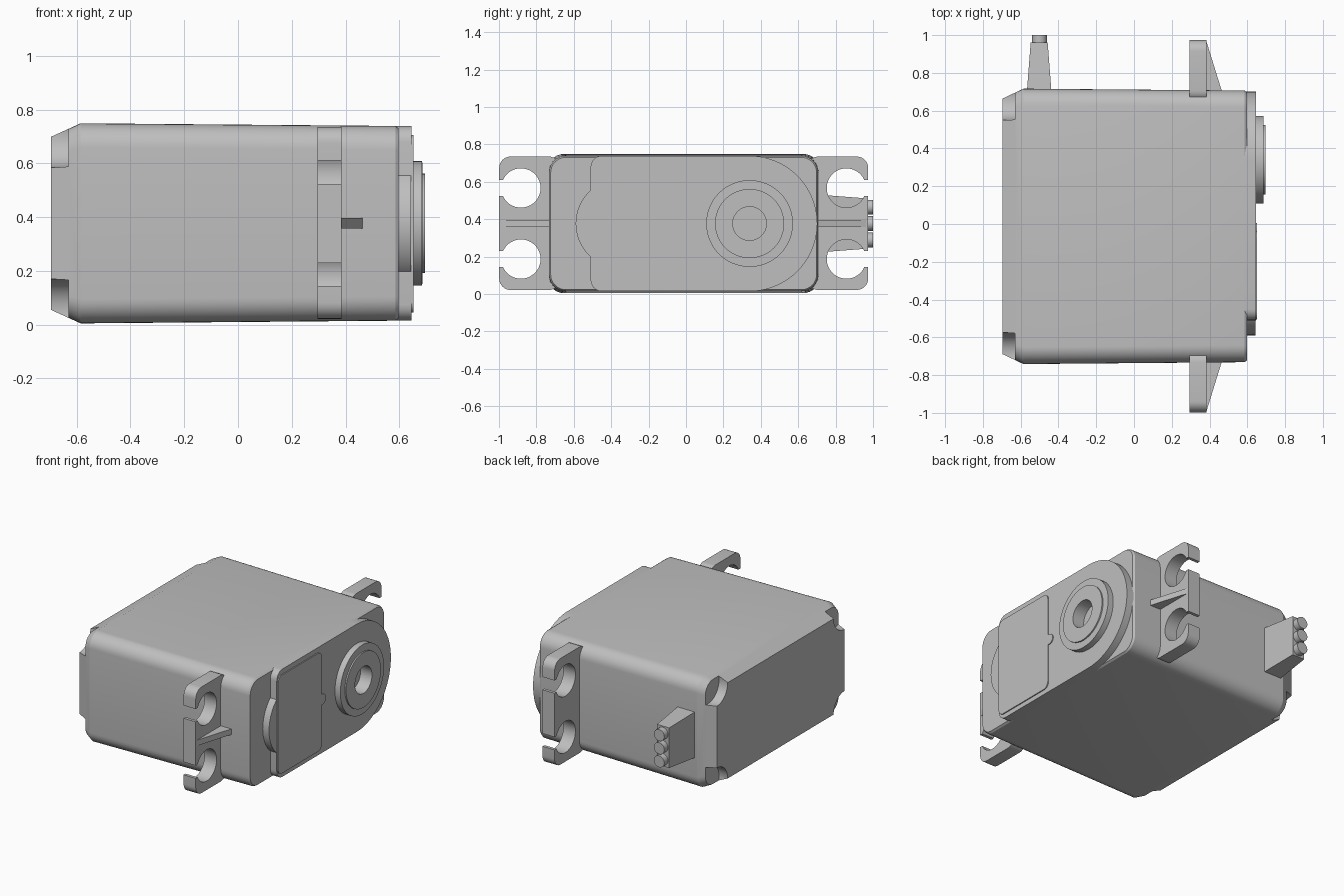
import bpy, bmesh, math

cube = bpy.data.objects.get("Cube")
if cube:
    bpy.data.objects.remove(cube, do_unlink=True)

CY, CZ = -0.0125, 0.377          # centre of the case
SHAFT = 0.34                     # y of the output shaft

grey = bpy.data.materials.new("case grey")
grey.use_nodes = True
grey.diffuse_color = (0.52, 0.52, 0.52, 1)
grey.node_tree.nodes["Principled BSDF"].inputs["Base Color"].default_value = (0.52, 0.52, 0.52, 1)


def arc(cy, cz, r, a0, a1, n):
    """Points on an arc in the y-z plane, angles in degrees."""
    angles = [math.radians(a0 + (a1 - a0) * i / n) for i in range(n + 1)]
    return [(cy + r * math.cos(a), cz + r * math.sin(a)) for a in angles]


def rounded(y0, y1, z0, z1, r, n=8):
    pts = []
    for cy, cz, a in ((y1 - r, z1 - r, 0), (y0 + r, z1 - r, 90),
                      (y0 + r, z0 + r, 180), (y1 - r, z0 + r, 270)):
        pts += arc(cy, cz, r, a, a + 90, n)
    return pts


def centred(hy, hz, r):
    return rounded(CY - hy, CY + hy, CZ - hz, CZ + hz, r)


def circle(cy, cz, r, n=48):
    return arc(cy, cz, r, 0, 360, n)[:-1]


def finish(name, bm):
    bmesh.ops.recalc_face_normals(bm, faces=bm.faces)
    mesh = bpy.data.meshes.new(name)
    bm.to_mesh(mesh)
    bm.free()
    mesh.materials.append(grey)
    ob = bpy.data.objects.new(name, mesh)
    bpy.context.collection.objects.link(ob)
    return ob


def loft(name, sections):
    """Skin equal-length (x, outline) sections placed along x."""
    bm = bmesh.new()
    rings = [[bm.verts.new((x, y, z)) for y, z in pts] for x, pts in sections]
    for a, b in zip(rings, rings[1:]):
        for i in range(len(a)):
            j = (i + 1) % len(a)
            bm.faces.new((a[i], a[j], b[j], b[i]))
    bm.faces.new(rings[0])
    bm.faces.new(rings[-1])
    return finish(name, bm)


def slab(name, pts, x0, x1):
    return loft(name, [(x0, pts), (x1, pts)])


def cut(ob, cutters):
    for c in cutters:
        c.hide_render = True
        mod = ob.modifiers.new("cut", 'BOOLEAN')
        mod.operation, mod.solver, mod.object = 'DIFFERENCE', 'EXACT', c
        select(ob)
        bpy.ops.object.modifier_apply(modifier=mod.name)
        bpy.data.objects.remove(c, do_unlink=True)


def select(ob):
    bpy.ops.object.select_all(action='DESELECT')
    ob.select_set(True)
    bpy.context.view_layer.objects.active = ob


def smooth(ob):
    select(ob)
    bpy.ops.object.shade_smooth_by_angle(angle=math.radians(25))


parts = []

# Case with a chamfered rear end and screw notches at its four corners
case = loft("case", [
    (-0.695, centred(0.677, 0.322, 0.07)),
    (-0.585, centred(0.729, 0.372, 0.09)),
    (0.585, centred(0.719, 0.362, 0.09)),
    (0.597, centred(0.711, 0.354, 0.082))])
cut(case, [slab("notch_cutter", circle(CY + sy * 0.677, CZ + sz * 0.322, 0.115, 32), -0.8, -0.63)
           for sy in (-1, 1) for sz in (-1, 1)])
parts.append(case)

# Front lid, round around the shaft
outline = arc(SHAFT, CZ, 0.362, -90, 90, 40)
outline += arc(-0.45, CZ + 0.302, 0.06, 90, 180, 6) + arc(-0.45, CZ - 0.302, 0.06, 180, 270, 6)
parts.append(slab("lid", outline, 0.58, 0.645))
parts.append(slab("lid_panel", rounded(-0.505, -0.04, 0.045, 0.705, 0.04), 0.64, 0.652))
parts.append(slab("lid_bulge", circle(-0.35, CZ, 0.24), 0.58, 0.644))
parts.append(slab("panel_stud", circle(-0.03, CZ, 0.035, 24), 0.64, 0.651))

# Stepped output boss with a blind hole
boss = loft("output_boss", [(x, circle(SHAFT, CZ, r)) for x, r in
            ((0.60, 0.232), (0.685, 0.232), (0.686, 0.185), (0.695, 0.185))])
hole_cutter = slab("hole_cutter", circle(SHAFT, CZ, 0.09), 0.61, 0.8)
cut(boss, [hole_cutter])
cut(parts[1], [slab("lid_hole_cutter", circle(SHAFT, CZ, 0.09), 0.61, 0.8)])
parts.append(boss)

# Mounting ears with open screw slots and a stiffening rib
for side, name in ((-1, "front"), (1, "back")):
    ends = sorted((CY + side * 0.66, CY + side * 0.986))
    ear = slab(name + "_mounting_ear", rounded(*ends, 0.022, 0.735, 0.06), 0.295, 0.385)
    cutters = []
    for sz in (-1, 1):
        z = CZ + sz * 0.19
        cutters.append(slab("screw_cutter", circle(CY + side * 0.87, z, 0.105), 0.2, 0.5))
        gap = sorted((CY + side * 0.9, CY + side * 1.1))
        cutters.append(slab("slot_cutter", [(gap[0], z - 0.043), (gap[1], z - 0.043),
                                            (gap[1], z + 0.043), (gap[0], z + 0.043)], 0.2, 0.5))
    cut(ear, cutters)
    parts.append(ear)

    bm = bmesh.new()
    layers = [[bm.verts.new((x, CY + side * y, z)) for x, y in
               ((0.375, 0.70), (0.47, 0.70), (0.385, 0.975), (0.375, 0.975))]
              for z in (CZ - 0.019, CZ + 0.019)]
    for i in range(4):
        j = (i + 1) % 4
        bm.faces.new((layers[0][i], layers[0][j], layers[1][j], layers[1][i]))
    for ring in layers:
        bm.faces.new(ring)
    parts.append(finish(name + "_ear_rib", bm))

# Tapered cable grommet
bm = bmesh.new()
bmesh.ops.create_cube(bm, size=1)
for v in bm.verts:
    tip = v.co.y > 0
    v.co = (-0.502 + v.co.x * (0.09 if tip else 0.13), 0.96 if tip else 0.70,
            CZ + v.co.z * (0.27 if tip else 0.31))
parts.append(finish("cable_grommet", bm))

# Three wire ends
for i in (-1, 0, 1):
    bm = bmesh.new()
    bmesh.ops.create_cone(bm, cap_ends=True, segments=24, radius1=0.039, radius2=0.039, depth=0.06)
    for v in bm.verts:
        x, y, z = v.co
        v.co = (x - 0.5, z + 0.97, y + CZ + i * 0.088)
    parts.append(finish("wire_%d" % (i + 2), bm))

for ob in parts:
    smooth(ob)
